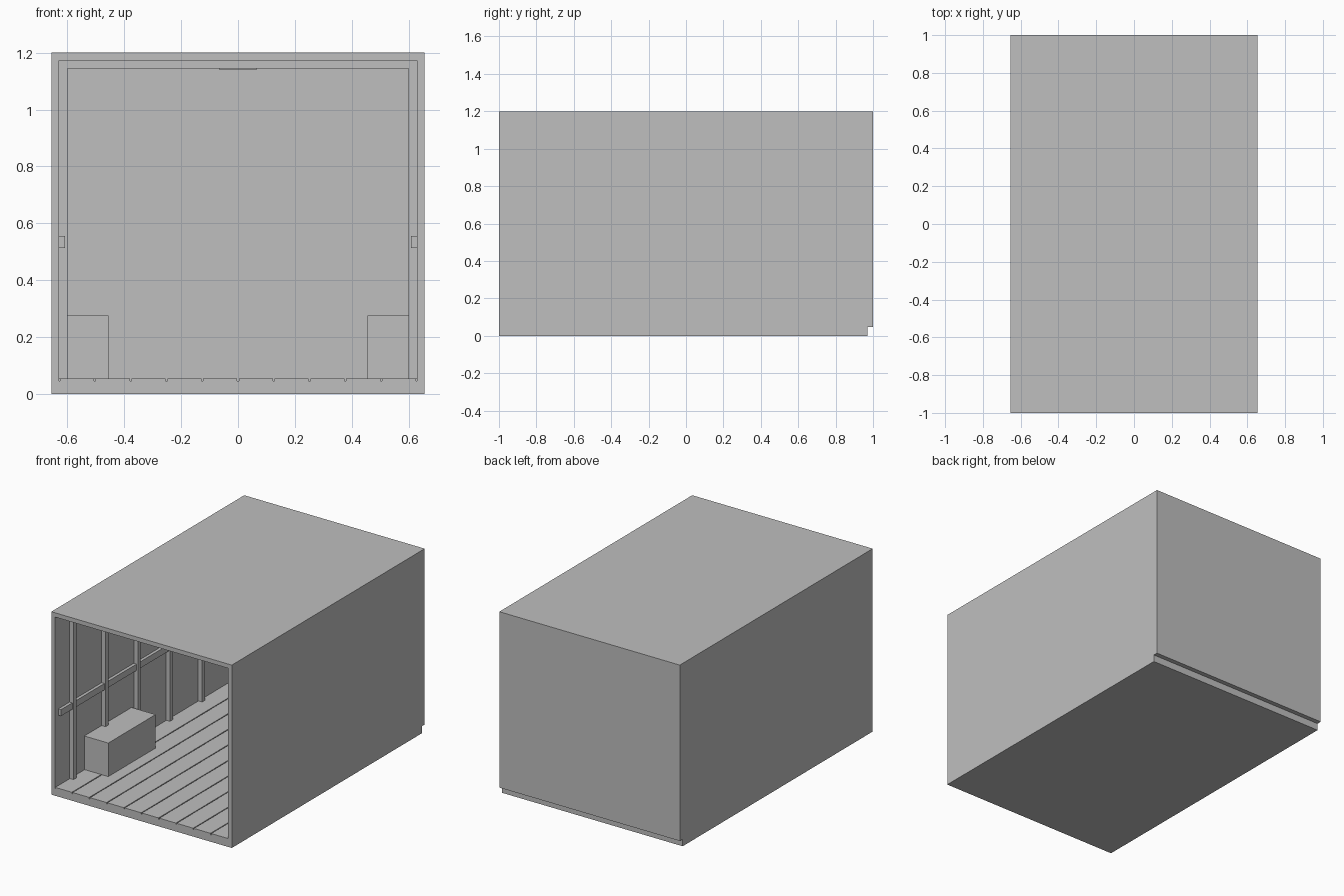
import bpy
import bmesh
from mathutils import Vector

cube = bpy.data.objects.get("Cube")
if cube:
    bpy.data.objects.remove(cube)

# Single grey finish
grey = bpy.data.materials.new("plain_grey")
grey.use_nodes = True
colour = (0.52, 0.52, 0.52, 1)
grey.diffuse_color = colour
grey.node_tree.nodes["Principled BSDF"].inputs["Base Color"].default_value = colour

# Main dimensions
HALF_W, HEIGHT, FRONT, BACK = 0.655, 1.2, -1.0, 1.0
IN_W, IN_TOP = 0.629, 1.172
SUB_FLOOR, FLOOR = 0.046, 0.055
INNER_BACK = 0.97
RIB_W, RIB_TOP, RIB_T = 0.6, 1.145, 0.03


def finish(name, bm):
    bmesh.ops.recalc_face_normals(bm, faces=bm.faces)
    mesh = bpy.data.meshes.new(name)
    bm.to_mesh(mesh)
    bm.free()
    mesh.materials.append(grey)
    obj = bpy.data.objects.new(name, mesh)
    bpy.context.collection.objects.link(obj)
    return obj


def box(name, low, high):
    low, high = Vector(low), Vector(high)
    bm = bmesh.new()
    bmesh.ops.create_cube(bm, size=1)
    for v in bm.verts:
        v.co = (low + high) / 2 + v.co * (high - low)
    return finish(name, bm)


def frame(name, outer, inner, y0, y1, closed):
    """Extrude the band between two matching outlines along y."""
    bm = bmesh.new()
    rings = [[bm.verts.new((x, y0, z)) for x, z in pts] for pts in (outer, inner)]
    count = len(outer)
    faces = []
    for i in range(count if closed else count - 1):
        j = (i + 1) % count
        faces.append(bm.faces.new((rings[0][i], rings[0][j], rings[1][j], rings[1][i])))
    new = bmesh.ops.extrude_face_region(bm, geom=faces, use_keep_orig=True)
    moved = [g for g in new["geom"] if isinstance(g, bmesh.types.BMVert)]
    bmesh.ops.translate(bm, verts=moved, vec=(0, y1 - y0, 0))
    return finish(name, bm)


def outline(w, bottom, top):
    return [(-w, bottom), (-w, top), (w, top), (w, bottom)]


# Cargo shell: walls, roof and sub floor as one tube, closed by the rear panel
frame("cargo_shell", outline(HALF_W, 0, HEIGHT), outline(IN_W, SUB_FLOOR, IN_TOP),
      FRONT, INNER_BACK, True)
box("rear_panel", (-HALF_W, INNER_BACK, SUB_FLOOR), (HALF_W, BACK, HEIGHT))

# Floor planks with narrow gaps
planks, gap = 10, 0.006
pitch = 2 * IN_W / planks
for i in range(planks):
    x = -IN_W + i * pitch
    box(f"floor_plank_{i + 1}", (x + gap / 2, FRONT, SUB_FLOOR),
        (x + pitch - gap / 2, INNER_BACK, FLOOR))

# Wall and roof ribs
for i in range(6):
    y = FRONT + (i + 0.5) / 3
    frame(f"rib_{i + 1}", outline(IN_W, FLOOR, IN_TOP), outline(RIB_W, FLOOR, RIB_TOP),
          y - RIB_T / 2, y + RIB_T / 2, False)

# Wheel arches and lashing rails on both sides
for side, s in (("left", 1), ("right", -1)):
    def side_box(name, x0, x1, y0, y1, z0, z1):
        a, b = sorted((s * x0, s * x1))
        box(f"{side}_{name}", (a, y0, z0), (b, y1, z1))
    side_box("wheel_arch", 0.455, IN_W, -0.695, -0.205, FLOOR, 0.275)
    side_box("lashing_rail", 0.609, IN_W, -0.965, 0.965, 0.514, 0.556)

# Ceiling lamp
box("ceiling_lamp", (-0.065, -0.1, 1.139), (0.065, 0.1, IN_TOP))
